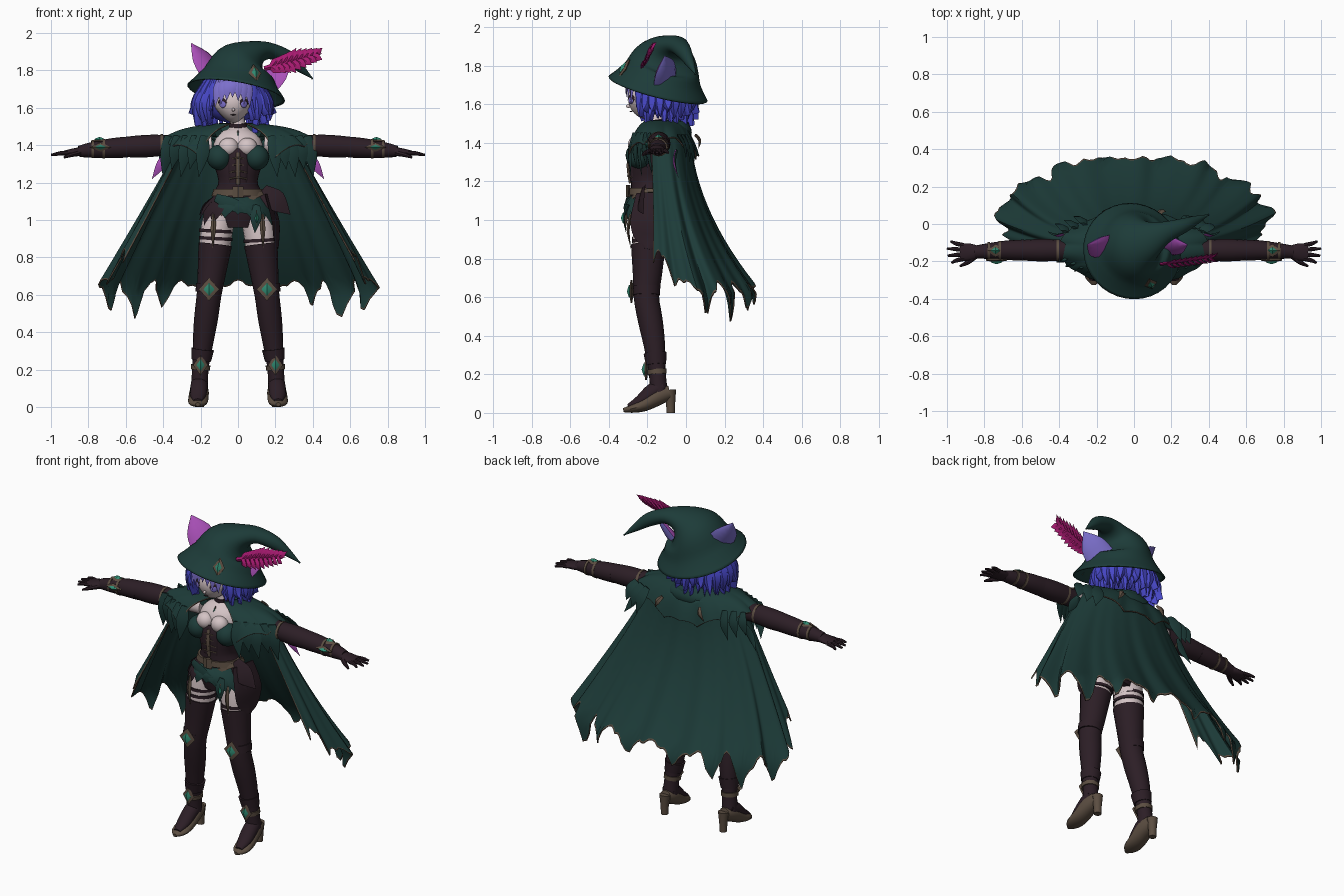
import bpy, bmesh, math, random
from math import sin, cos, pi, radians, sqrt
from mathutils import Vector, Matrix

random.seed(4)
if "Cube" in bpy.data.objects:
    bpy.data.objects.remove(bpy.data.objects["Cube"])
FRONT, UP = Vector((0, -1, 0)), Vector((0, 0, 1))
made = []


def material(name, *rgb):
    m = bpy.data.materials.new(name)
    m.use_nodes = True
    m.diffuse_color = (*rgb, 1)
    m.node_tree.nodes["Principled BSDF"].inputs["Base Color"].default_value = (*rgb, 1)
    return m


GREEN = material("forest green cloth", .012, .044, .04)
LEATHER = material("dark plum leather", .025, .013, .019)
BROWN = material("worn brown trim", .105, .075, .053)
SKIN = material("pale skin", .66, .55, .56)
HAIR = material("blue hair", .065, .065, .58)
LAVENDER = material("lavender", .2, .16, .6)
PINK = material("orchid pink", .4, .08, .48)
MAGENTA = material("magenta feather", .38, .01, .16)
TEAL = material("teal gem", .03, .26, .17)


def finish(name, bm, *mats):
    bmesh.ops.recalc_face_normals(bm, faces=bm.faces)
    me = bpy.data.meshes.new(name)
    bm.to_mesh(me)
    bm.free()
    ob = bpy.data.objects.new(name, me)
    bpy.context.collection.objects.link(ob)
    for m in mats:
        me.materials.append(m)
    made.append(ob)
    return ob


def spline(pts, steps):
    """Catmull-Rom through points that carry position and two radii."""
    pts = [tuple(p) if len(p) == 5 else (*p, p[-1]) for p in pts]
    ext = [pts[0]] + pts + [pts[-1]]
    out = []
    for a, b, c, d in zip(ext, ext[1:], ext[2:], ext[3:]):
        for k in range(steps):
            t = k / steps
            out.append([q + t * (r - p + t * (2*p - 5*q + 4*r - e + t * (3*(q - r) + e - p))) / 2
                        for p, q, r, e in zip(a, b, c, d)])
    return out + [list(pts[-1])]


def loft(name, pts, mat, facing=FRONT, s=1, sides=16, steps=3, cap=True, back=None):
    """Elliptical rings along a path: x y z, width, depth toward facing."""
    f = Vector(facing).normalized()
    path = spline([(p[0] * s, *p[1:]) for p in pts], steps)
    pos = [Vector(p[:3]) for p in path]
    bm, rings = bmesh.new(), []
    for i, p in enumerate(path):
        t = (pos[min(i + 1, len(pos) - 1)] - pos[max(i - 1, 0)]).normalized()
        w = t.cross(f).normalized()
        d = w.cross(t)
        rw, rd = max(p[3], .001), max(p[4], .001)
        rings.append([bm.verts.new(pos[i] + w * rw * cos(2*pi*k/sides) + d * rd * sin(2*pi*k/sides))
                      for k in range(sides)])
    for a, b in zip(rings, rings[1:]):
        for k in range(sides):
            n = (k + 1) % sides
            bm.faces.new((a[k], a[n], b[n], b[k]))
    if cap:
        bm.faces.new(rings[0])
        bm.faces.new(rings[-1])
    ob = finish(name, bm, mat, *([back] if back else []))
    if back:
        for poly in ob.data.polygons:
            poly.material_index = int(poly.normal.dot(f) < 0)
    return ob


def leaf(name, a, b, width, mat, facing=FRONT, s=1, bulge=.015, back=None, thick=.008):
    a, b = Vector(a), Vector(b)
    f = Vector(facing).normalized()
    mid = a.lerp(b, .45) + Vector((f.x * s, f.y, f.z)) * bulge
    return loft(name, [(*a, width * .6, thick), (*mid, width, thick), (*b, 0, 0)], mat, f,
                s, sides=4, steps=4, back=back)


def jewel(name, c, w, h, facing=FRONT, along=UP, s=1):
    c, f, along = Vector(c), Vector(facing).normalized(), Vector(along)
    for part, k, mat in (("mount", 1, BROWN), ("gem", .55, TEAL)):
        o = c + f * (.009 if k < 1 else 0)
        loft(f"{name}_{part}", [(*(o - along * h * k), 0, .004), (*o, w * k, .014),
                                (*(o + along * h * k), 0, .004)], mat, f, s, sides=4, steps=1)


def ball(name, c, r, mat, turn=0):
    bm = bmesh.new()
    bmesh.ops.create_uvsphere(bm, u_segments=24, v_segments=16, radius=1,
                              matrix=Matrix.Translation(c) @ Matrix.Rotation(turn, 4, 'Z') @ Matrix.Diagonal((*r, 1)))
    return finish(name, bm, mat)


def drape(name, fn, count, vs):
    """Cloth sheet fn(u, v) with a narrow brown border."""
    us = sorted([i / count for i in range(count + 1)] + [.004, .996])
    bm = bmesh.new()
    grid = [[bm.verts.new(fn(u, v)) for u in us] for v in vs]
    for j in range(len(vs) - 1):
        for i in range(len(us) - 1):
            face = bm.faces.new((grid[j][i], grid[j][i+1], grid[j+1][i+1], grid[j+1][i]))
            face.material_index = int(j == len(vs) - 2 or i in (0, len(us) - 2))
    ob = finish(name, bm, GREEN, BROWN)
    mod = ob.modifiers.new("thickness", 'SOLIDIFY')
    mod.thickness, mod.offset = .008, 0


def tooth(u, n):
    return abs((u * n) % 1 * 2 - 1) ** 2


# Long cloak with folds and a torn hem
def cloak(u, v):
    t = radians(114) * (2 * u - 1)
    deg = abs(math.degrees(t))
    hem = (.68 - (.1 + .13 * math.exp(-((deg - 52) / 22) ** 2)) * tooth(u + .012 * sin(19 * u), 11)
           - .03 * tooth(u, 27) + .22 * max(0, (deg - 85) / 29))
    z = 1.46 + (hem - 1.46) * v
    s = min((1.46 - z) / .84, 1)
    fold = 1 + .045 * s * cos(13 * t + sin(5 * t)) + .015 * s * sin(29 * t)
    return ((.28 + .46 * s) * sin(t) * fold,
            -.12 + .11 * s ** 1.6 + (.14 + .245 * s * s) * cos(t) * fold, z)


drape("cloak", cloak, 132, [i / 14 for i in range(14)] + [.99, 1])


# Shoulder cape and rolled hood
def cape(u, v):
    t = radians(150) * (2 * u - 1)
    side = abs(sin(t))
    z = 1.515 - .035 * v - (.07 + .04 * tooth(u, 9)) * v ** 4 * (1 - .4 * side ** 4) - (1 - side) * .08 * v
    return ((.09 + .31 * v) * sin(t), -.13 + (.09 + .1 * v) * cos(t) * (1 + .03 * v * cos(15 * t)), z)


drape("shoulder_cape", cape, 90, [i / 8 for i in range(8)] + [.994, 1])
loft("hood_roll", [(.13 * sin(radians(a)), -.125 + .11 * cos(radians(a)), 1.485 - .02 * abs(a) / 140,
                    .035 - .012 * abs(a) / 140) for a in range(-128, 129, 32)], GREEN, UP, sides=10)
ball("hood_bag", (0, -.045, 1.455), (.15, .075, .065), GREEN)

# Torso, chest and neck
loft("bodice", [(0, -.18, .96, .11, .08), (0, -.18, 1.05, .16, .1), (0, -.185, 1.15, .125, .1),
                (0, -.19, 1.21, .105, .095), (0, -.19, 1.3, .13, .1), (0, -.185, 1.37, .14, .09)],
     LEATHER, sides=24)
loft("chest_and_neck", [(0, -.18, 1.34, .13, .09), (0, -.17, 1.41, .13, .09), (0, -.155, 1.46, .1, .065),
                        (0, -.15, 1.5, .045, .045), (-.01, -.16, 1.58, .04, .04)], SKIN, sides=24)
loft("choker", [(0, -.152, 1.5, .049), (0, -.155, 1.52, .046)], LEATHER)
jewel("choker", (0, -.225, 1.455), .012, .025)
loft("bodice_panel", [(0, -.255, 1.37, .05, .03), (0, -.27, 1.32, .06, .03), (0, -.27, 1.2, .05, .02)], LEATHER)
loft("bodice_lacing", [(0, -.29, 1.36, .01, .008), (0, -.3, 1.28, .012, .008),
                       (0, -.288, 1.19, .01, .008)], BROWN)
for k in range(4):
    z = 1.22 + k * .035
    loft("lace", [(-.045, -.282, z, .004), (0, -.303, z + .008, .004), (.045, -.282, z, .004)], BROWN, sides=6)

# Belts, hip cloth and pendants
loft("belt", [(0, -.185, 1.13, .142, .112), (0, -.185, 1.165, .13, .11)], BROWN, sides=24)
loft("lower_belt", [(.005, -.18, 1.07, .168, .112), (-.005, -.18, 1.09, .165, .112)], BROWN, sides=24)
loft("belt_buckle", [(0, -.3, 1.12, .03, .012), (0, -.3, 1.18, .03, .012)], BROWN, sides=4, steps=1)
for a in range(-160, 181, 20):
    d = Vector((sin(radians(a)), -cos(radians(a)), 0))
    leaf("hip_panel", (d.x * .13, -.18 + d.y * .1, 1.12), (d.x * .21, -.18 + d.y * .14, 1 + .03 * cos(a)),
         .048, GREEN if -30 < a < 70 else LEATHER, d)
leaf("green_sash", (-.12, -.28, 1.12), (.1, -.315, 1.03), .035, GREEN)
leaf("left_hip_drape", (.13, -.22, 1.16), (.28, -.22, 1.03), .06, LEATHER, (.5, -1, 0))
loft("left_side_drape", [(.16, -.18, 1.14, .08, .01), (.2, -.185, 1, .105, .008), (.205, -.19, .9, .08, .006),
                         (.21, -.2, .85, .02, .005)], LEATHER, (1, -.2, 0), sides=8)
leaf("pendant_cloth", (.1, -.3, 1.08), (.09, -.31, .93), .03, GREEN)
jewel("hip_pendant", (.1, -.315, 1.01), .022, .045)

for s, side in ((1, "left"), (-1, "right")):
    # Bust
    ball(side + "_bust", (s * .05, -.253, 1.39), (.053, .048, .05), SKIN)
    ball(side + "_bust_cup", (s * .1, -.243, 1.335), (.066, .07, .068), GREEN)
    # Legs
    loft(side + "_thigh", [(.095, -.18, 1.04, .085), (.118, -.19, .92, .086), (.123, -.195, .82, .08)], SKIN, s=s)
    loft(side + "_stocking", [(.122, -.195, .87, .09), (.14, -.2, .72, .076), (.155, -.205, .6, .066),
                              (.17, -.185, .48, .064), (.185, -.165, .36, .056), (.2, -.15, .22, .044),
                              (.207, -.14, .1, .046)], LEATHER, s=s)
    for z in (.95, .91) if s < 0 else (.9,):
        loft(side + "_garter", [(.118, -.19, z, .09), (.119, -.19, z - .018, .09)], LEATHER, s=s)
    leaf(side + "_garter_strap", (.13, -.285, 1.03), (.135, -.285, .85), .014, BROWN, s=s)
    loft(side + "_knee_band", [(.152, -.205, .655, .072), (.158, -.205, .61, .07)], LEATHER, s=s)
    jewel(side + "_knee_guard", (.155, -.283, .63), .055, .06, s=s)
    loft(side + "_boot_cuff", [(.188, -.16, .31, .06), (.196, -.155, .25, .052)], LEATHER, s=s)
    loft(side + "_ankle_band", [(.199, -.152, .225, .052), (.201, -.15, .2, .05)], BROWN, s=s)
    jewel(side + "_ankle_guard", (.2, -.207, .225), .04, .055, s=s)
    # Heeled shoes
    loft(side + "_sole", [(.205, -.085, .105, .036, .036), (.207, -.14, .09, .05, .048), (.212, -.22, .043, .054, .036),
                          (.215, -.285, .021, .047, .021), (.215, -.325, .014, .012, .01)], BROWN, UP, s)
    loft(side + "_shoe_upper", [(.206, -.12, .14, .04, .035), (.209, -.17, .11, .046, .045),
                                (.213, -.24, .06, .042, .03), (.215, -.3, .034, .022, .012)], LEATHER, UP, s)
    loft(side + "_heel", [(.205, -.085, .12, .034), (.205, -.08, .05, .024), (.205, -.08, 0, .022)], BROWN, s=s)
    # Arms and gauntlets
    loft(side + "_upper_arm", [(.14, -.14, 1.41, .05), (.4, -.14, 1.4, .045)], SKIN, UP, s)
    loft(side + "_sleeve", [(.345, -.14, 1.4, .054), (.4, -.14, 1.4, .056), (.5, -.14, 1.395, .06),
                            (.62, -.14, 1.39, .053)], LEATHER, UP, s)
    loft(side + "_gauntlet", [(.59, -.14, 1.39, .056), (.67, -.14, 1.385, .053), (.78, -.145, 1.375, .042),
                              (.85, -.15, 1.367, .034, .03)], LEATHER, UP, s)
    for x, r in ((.4, .059), (.71, .052), (.77, .046)):
        loft(side + "_arm_band", [(x, -.142, 1.4 - (x - .4) * .06, r), (x + .014, -.142, 1.4 - (x - .4) * .06, r)],
             BROWN, UP, s)
    jewel(side + "_wrist_front", (.735, -.192, 1.39), .025, .055, along=(1, 0, 0), s=s)
    jewel(side + "_wrist_top", (.74, -.142, 1.422), .035, .045, UP, (1, 0, 0), s)
    # Hands
    loft(side + "_palm", [(.83, -.15, 1.367, .033, .025), (.88, -.15, 1.362, .046, .021),
                          (.93, -.15, 1.357, .046, .014)], LEATHER, UP, s)
    for j in range(4):
        y, reach = (j - 1.5) * .024, (.975, .995, 1, .98)[j]
        loft(side + "_finger", [(.91, -.15 + y, 1.358, .012), (.95, -.15 + y * 1.25, 1.357, .011),
                                (reach, -.15 + y * 1.6, 1.348, .006)], LEATHER, UP, s, sides=8)
    loft(side + "_thumb", [(.85, -.17, 1.36, .018), (.89, -.205, 1.35, .013), (.93, -.225, 1.335, .006)],
         LEATHER, UP, s, sides=8)
    # Layered shoulder leaves, back ornaments and ribbons
    for k in range(5):
        x = .18 + k * .048
        leaf(side + "_shoulder_leaf", (x, -.27 + k * .02, 1.45), (x + .03, -.285 + k * .028, 1.23 + .04 * (k % 2)),
             .036, GREEN, (.3, -1, .2), s)
    for k in range(3):
        x = .27 + k * .05
        leaf(side + "_back_leaf", (x, -k * .02, 1.44), (x + .05, .04 - k * .02, 1.28 + .02 * k),
             .038, GREEN, (.3, 1, .2), s)
    leaf(side + "_back_ornament", (.13, .05, 1.44), (.17, .065, 1.37), .018, BROWN, (.2, 1, .2), s)
    leaf(side + "_ribbon", (.37, -.05, 1.36), (.46, -.04, 1.22), .026, PINK, s=s, back=GREEN)

# Head and face
face = ball("face", (-.025, -.19, 1.63), (.105, .11, .11), SKIN)
for v in face.data.vertices:
    drop = max(0, 1.61 - v.co.z)
    v.co.x = -.025 + (v.co.x + .025) * (1 - 4 * drop)
ball("nose", (-.025, -.298, 1.59), (.008, .012, .01), SKIN)
ball("mouth", (-.025, -.285, 1.563), (.014, .008, .003), LEATHER)
for s in (1, -1):
    ball("eyelash", (-.025 + s * .058, -.283, 1.63), (.028, .005, .02), LEATHER, s * .6)
    ball("iris", (-.025 + s * .057, -.285, 1.62), (.021, .006, .02), LAVENDER, s * .6)

# Hair
ball("hair_cap", (-.03, -.1, 1.65), (.16, .13, .13), HAIR)
for layer in range(2):
    for i in range(21):
        a = radians(-138 + 13.8 * i + layer * 6)
        d = Vector((sin(a), cos(a), 0))
        r = 1 - .16 * layer
        low = 1.53 + random.uniform(-.03, .04) - .035 * layer
        loft("hair_lock", [(-.03 + d.x * k * r, -.115 + d.y * k * .78 * r, z, w, .022) for k, z, w in
                           ((.13, 1.75, .03), (.19, 1.66, .036), (.205, 1.6, .03),
                            (.2 + random.uniform(-.03, .03), low, .002))],
             HAIR, d, sides=6)
for i in range(-4, 5):
    x = i * .028
    y = -.19 - .122 * sqrt(1 - (x / .135) ** 2)
    leaf("fringe_lock", (-.025 + x * .8, y + .04, 1.77), (-.03 + x * 1.1, y, 1.655 - .018 * abs(i)), .024,
         LAVENDER if abs(i) < 4 else HAIR, (x * 6, -1, 0))

# Bent pointed hat
hat = loft("hat", [(-.01, -.145, 1.68, .265), (.003, -.127, 1.75, .208), (.025, -.105, 1.83, .155, .17),
                   (.085, -.08, 1.888, .075, .105), (.165, -.045, 1.905, .045, .06), (.26, -.01, 1.87, .04),
                   (.33, .02, 1.815, .024), (.4, .05, 1.755, .002)], GREEN, sides=36, steps=4, cap=False)
hat.modifiers.new("thickness", 'SOLIDIFY').thickness = .008
jewel("hat_brooch", (.09, -.32, 1.785), .036, .055, (.3, -1, .6), (-.15, .5, .85))

# Animal ears through the hat
for s, base, tip in ((1, (-.15, -.12, 1.8), (-.25, -.11, 1.945)), (-1, (.16, -.11, 1.73), (.285, -.11, 1.85))):
    b, t = Vector(base), Vector(tip)
    loft("ear", [(*b, .085, .03), (*b.lerp(t, .5), .068, .022), (*t, .002, .002)], PINK,
         (s * .75, -.7, .2), sides=8, back=LAVENDER)

# Feather
root, end = Vector((.14, -.215, 1.81)), Vector((.45, -.17, 1.89))
leaf("feather_vane", root, end, .02, MAGENTA, bulge=0)
for k in range(9):
    p = root.lerp(end, .12 + k * .09)
    spread = .066 - .007 * abs(k - 3)
    for up in (1, -1):
        leaf("feather_barb", p, p + Vector((.05, up * .025, .012 + up * spread)), .021, MAGENTA, bulge=.006)

# Smooth shading with crisp edges
bpy.ops.object.select_all(action='DESELECT')
for ob in made:
    ob.select_set(True)
bpy.context.view_layer.objects.active = made[0]
bpy.ops.object.shade_smooth_by_angle(angle=radians(40))
